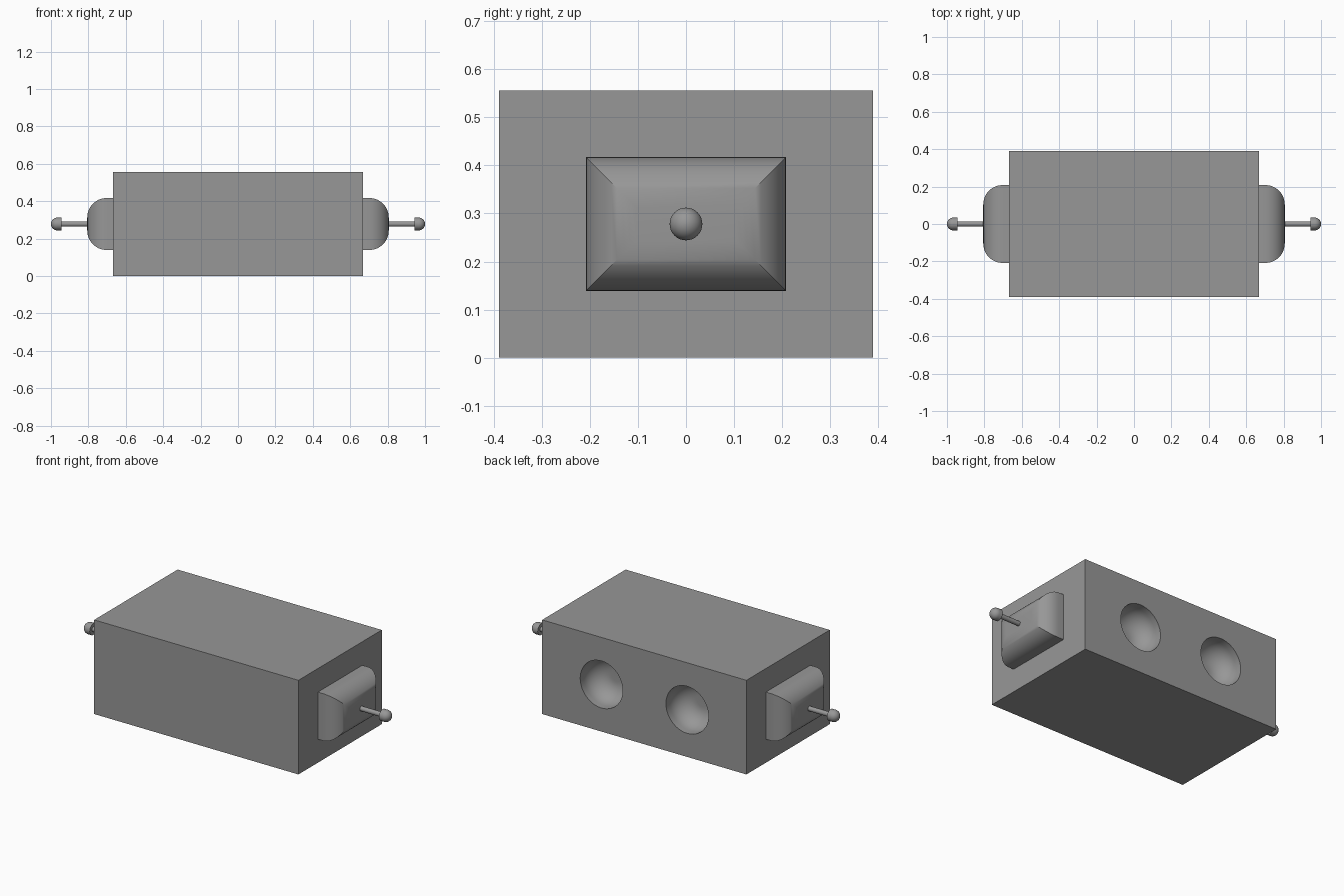
import bpy, bmesh, math
from mathutils import Matrix

cube = bpy.data.objects.get("Cube")
if cube:
    bpy.data.objects.remove(cube, do_unlink=True)

grey = bpy.data.materials.new("mid grey")
grey.use_nodes = True
colour = (0.31, 0.31, 0.31, 1)
grey.diffuse_color = colour
grey.node_tree.nodes["Principled BSDF"].inputs["Base Color"].default_value = colour

MID = 0.278          # height of the centre line
HX, HY = 0.667, 0.389
DEPTH, FILLET = 0.139, 0.104
STEPS = 12


def finish(name, bm):
    bmesh.ops.recalc_face_normals(bm, faces=bm.faces)
    mesh = bpy.data.meshes.new(name)
    bm.to_mesh(mesh)
    bm.free()
    mesh.materials.append(grey)
    obj = bpy.data.objects.new(name, mesh)
    bpy.context.collection.objects.link(obj)
    bpy.ops.object.select_all(action="DESELECT")
    obj.select_set(True)
    bpy.context.view_layer.objects.active = obj
    bpy.ops.object.shade_smooth_by_angle(angle=math.radians(30))
    return obj


def loft(rings):
    """Skin a list of closed point rings and cap both ends."""
    bm = bmesh.new()
    loops = [[bm.verts.new(p) for p in ring] for ring in rings]
    for a, b in zip(loops, loops[1:]):
        for i in range(len(a)):
            j = (i + 1) % len(a)
            bm.faces.new((a[i], a[j], b[j], b[i]))
    bm.faces.new(loops[0])
    bm.faces.new(loops[-1])
    return bm


def turned(profile, sides=48):
    """Circular rings from (distance along x, radius) pairs."""
    angles = [math.tau * i / sides for i in range(sides)]
    return [[(x, r * math.cos(a), r * math.sin(a)) for a in angles] for x, r in profile]


# Straight wall followed by a quarter-round: (distance, inset) pairs
rounded = [(0, 0)]
for i in range(STEPS + 1):
    a = math.pi / 2 * i / STEPS
    rounded.append((DEPTH - FILLET + FILLET * math.sin(a), FILLET * (1 - math.cos(a))))

# Main block
bm = bmesh.new()
bmesh.ops.create_cube(bm, size=1)
bm.transform(Matrix.Translation((0, 0, MID)) @ Matrix.Diagonal((2 * HX, 2 * HY, 2 * MID, 1)))
body = finish("body", bm)

# Two round-bottomed recesses in the back
for side, x in (("left", 0.28), ("right", -0.28)):
    profile = [(-0.05, DEPTH)] + [(d, DEPTH - inset) for d, inset in rounded]
    bm = loft(turned(profile))
    bm.transform(Matrix.Translation((x, HY, MID)) @ Matrix.Rotation(-math.pi / 2, 4, "Z"))
    cutter = finish(side + "_recess_cutter", bm)
    cutter.hide_render = True
    cutter.hide_set(True)
    cut = body.modifiers.new(side + " recess", "BOOLEAN")
    cut.operation = "DIFFERENCE"
    cut.solver = "EXACT"
    cut.object = cutter

# Bake the cuts, drop the cutters and keep the rims sharp
bpy.context.view_layer.objects.active = body
body.select_set(True)
for modifier in list(body.modifiers):
    cutter = modifier.object
    bpy.ops.object.modifier_apply(modifier=modifier.name)
    bpy.data.objects.remove(cutter, do_unlink=True)
bpy.ops.object.select_all(action="DESELECT")
body.select_set(True)
bpy.ops.object.shade_smooth_by_angle(angle=math.radians(30))

# Matching ends: mitred rounded cap, thin rod and domed knob
for side, turn in (("left", 0), ("right", math.pi)):
    place = Matrix.Translation((0, 0, MID)) @ Matrix.Rotation(turn, 4, "Z")

    rings = []
    for d, inset in rounded:
        y, z = 0.208 - inset, DEPTH - inset
        rings.append([(HX + d, sy * y, sz * z) for sy, sz in ((-1, -1), (1, -1), (1, 1), (-1, 1))])
    bm = loft(rings)
    bm.transform(place)
    finish(side + "_end_cap", bm)

    bm = loft(turned([(HX + DEPTH - 0.01, 0.014), (0.95, 0.014)], 32))
    bm.transform(place)
    finish(side + "_rod", bm)

    radius = 0.034
    dome = [(0.945, radius)]
    for i in range(STEPS):
        a = math.pi / 2 * i / STEPS
        dome.append((1 - radius + radius * math.sin(a), radius * math.cos(a)))
    dome.append((1, 0.0005))
    bm = loft(turned(dome, 32))
    bm.transform(place)
    finish(side + "_knob", bm)
